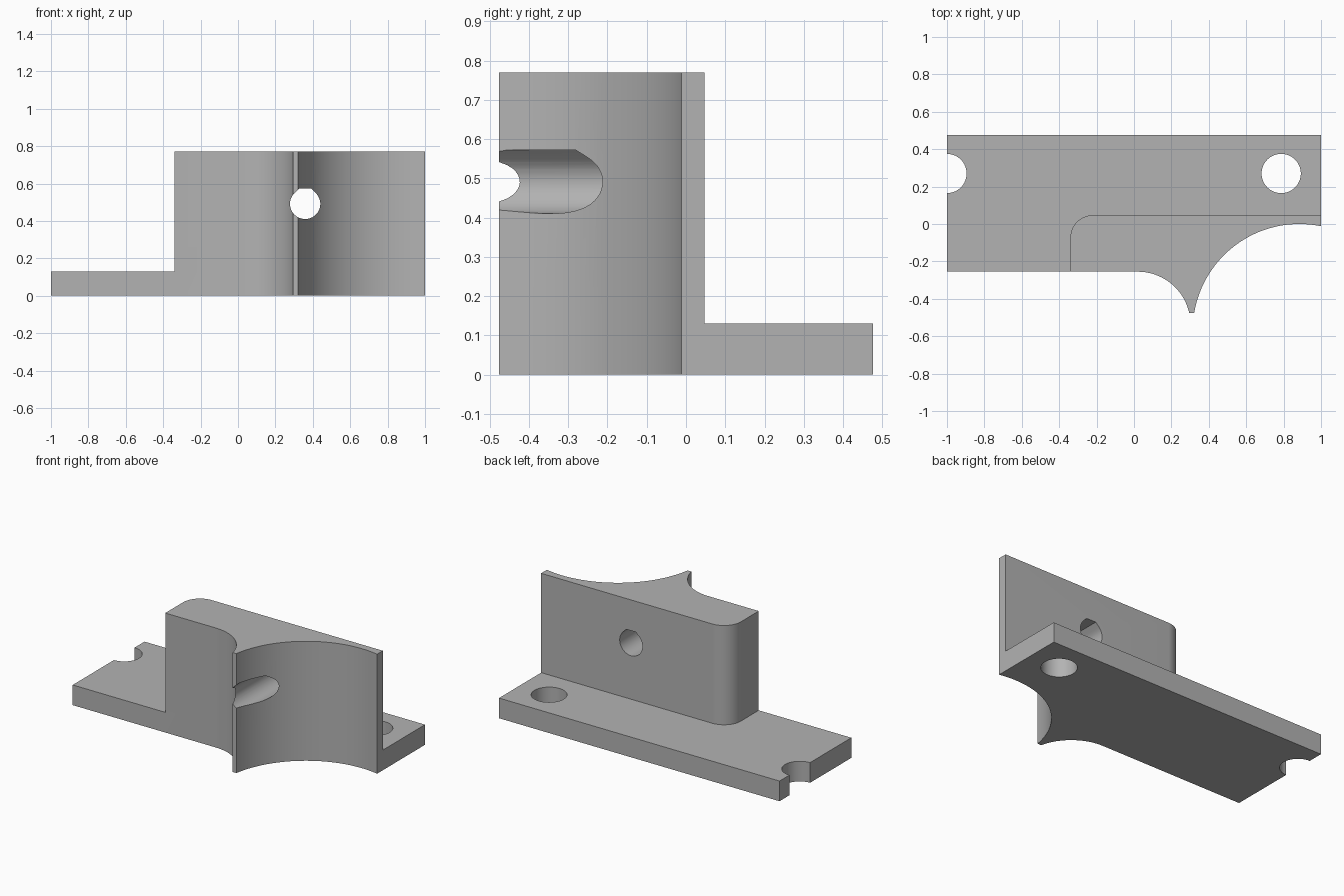
import bpy, bmesh
from math import sin, cos, radians, atan2, asin, degrees, tan
from mathutils import Matrix, Vector

cube = bpy.data.objects.get("Cube")
if cube:
    bpy.data.objects.remove(cube, do_unlink=True)

grey = bpy.data.materials.new("plain_grey")
grey.use_nodes = True
grey.diffuse_color = (0.45, 0.45, 0.45, 1)
grey.node_tree.nodes["Principled BSDF"].inputs["Base Color"].default_value = grey.diffuse_color


def arc(cx, cy, r, start, end, steps):
    """Points along an arc, angles in degrees."""
    angles = [radians(start + (end - start) * i / steps) for i in range(steps + 1)]
    return [(cx + r * cos(a), cy + r * sin(a)) for a in angles]


def prism(name, outline, low, high, matrix=Matrix()):
    """Extrude a closed outline from low to high, then place it."""
    bm = bmesh.new()
    face = bm.faces.new([bm.verts.new((x, y, low)) for x, y in outline])
    top = bmesh.ops.extrude_face_region(bm, geom=[face])["geom"]
    verts = [v for v in top if isinstance(v, bmesh.types.BMVert)]
    bmesh.ops.translate(bm, verts=verts, vec=Vector((0, 0, high - low)))
    bm.transform(matrix)
    bmesh.ops.recalc_face_normals(bm, faces=bm.faces)
    mesh = bpy.data.meshes.new(name)
    bm.to_mesh(mesh)
    bm.free()
    mesh.materials.append(grey)
    obj = bpy.data.objects.new(name, mesh)
    bpy.context.collection.objects.link(obj)
    return obj


def combine(target, tool, operation):
    """Apply a boolean and discard the tool."""
    tool.hide_render = True
    mod = target.modifiers.new(operation, "BOOLEAN")
    mod.operation, mod.solver, mod.object = operation, "EXACT", tool
    bpy.context.view_layer.objects.active = target
    bpy.ops.object.modifier_apply(modifier=mod.name)
    bpy.data.objects.remove(tool, do_unlink=True)


# Shared front edge: small cove, narrow tip, large cradle
front_y, tip_y = -0.255, -0.476
small_r, big_r, big_x = 0.282, 0.57, 0.884
small_y = front_y - small_r
small_end = degrees(asin((tip_y - small_y) / small_r))
big_start = 180 - degrees(asin((tip_y + big_r) / big_r))
big_end = degrees(atan2((big_r ** 2 - (1 - big_x) ** 2) ** 0.5, 1 - big_x))
front_edge = (arc(0.02, small_y, small_r, 90, small_end, 20)
              + arc(big_x, -big_r, big_r, big_start, big_end, 40))

# Base plate and upright block with one rounded rear corner
bracket = prism("mounting_bracket",
                [(-1, front_y)] + front_edge + [(1, 0.476), (-1, 0.476)], 0, 0.13)
left, back, fillet = -0.34, 0.047, 0.12
upright = prism("upright_block",
                [(left, front_y)] + front_edge + [(1, back)]
                + arc(left + fillet, back - fillet, fillet, 90, 180, 14), 0, 0.77)
combine(bracket, upright, "UNION")

# Screw holes in the plate, the left one open at the edge
for x in (-1, 0.787):
    hole = prism("screw_hole", arc(x, 0.27, 0.105, 0, 352.5, 47), -0.1, 0.3)
    combine(bracket, hole, "DIFFERENCE")

# Flat-topped teardrop hole through the upright, front to back
r = 0.081
flat = r * tan(radians(22.5))
teardrop = arc(0, 0, r, 135, 405, 40) + [(flat, r), (-flat, r)]
place = Matrix.Translation((0.359, 0, 0.491)) @ Matrix.Rotation(radians(90), 4, "X")
combine(bracket, prism("cross_hole", teardrop, -0.3, 0.7, place), "DIFFERENCE")

# Smooth the curved walls, keep the edges sharp
bpy.ops.object.select_all(action="DESELECT")
bracket.select_set(True)
bpy.context.view_layer.objects.active = bracket
bpy.ops.object.shade_smooth_by_angle(angle=radians(30))
